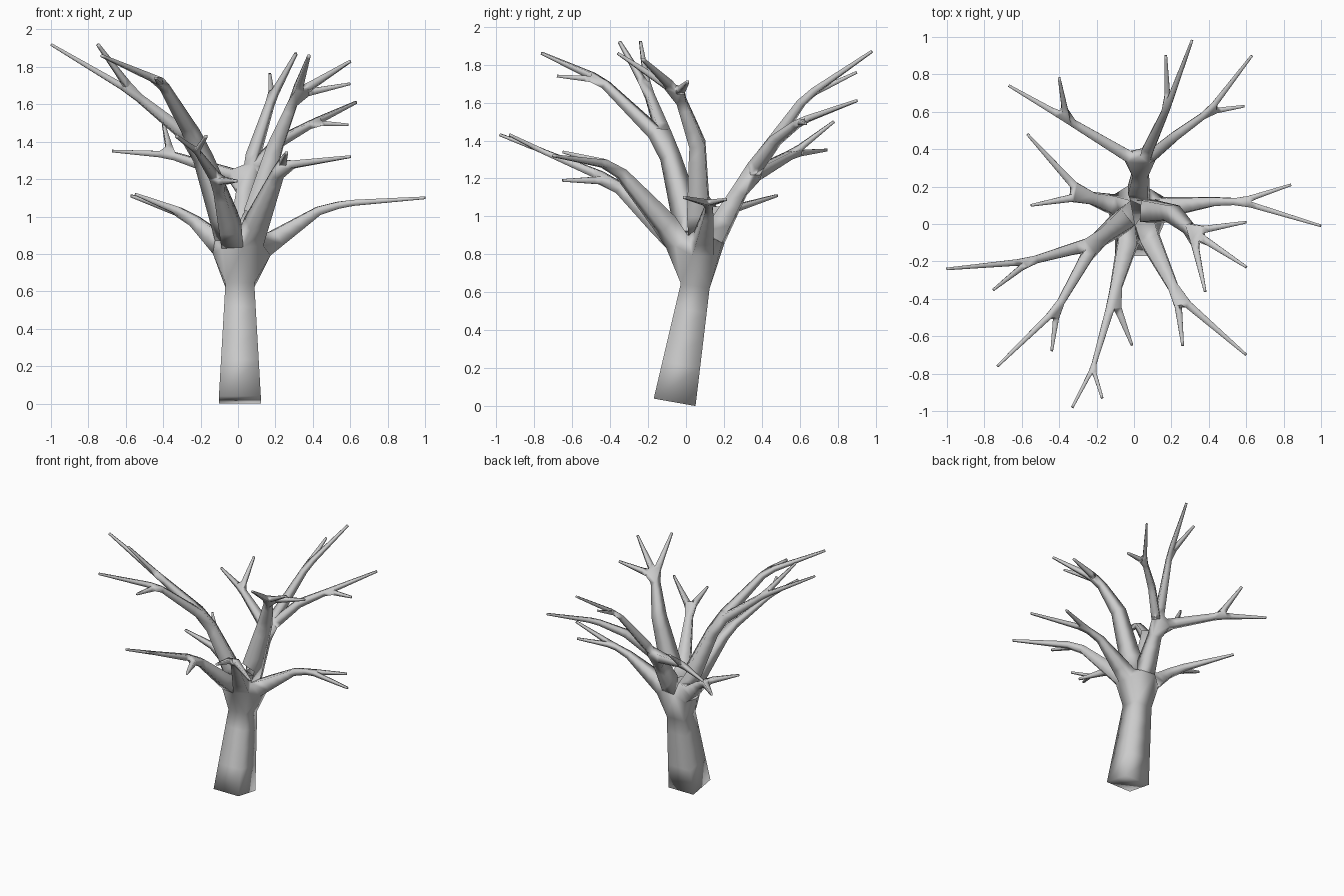
import bpy

# Tree skeleton: nodes are (x, y, z, half thickness), each limb is a chain of nodes
verts, edges = [], []

def grow(parent, *points):
    """Extend a chain from a node and return the index of its last node."""
    for p in points:
        verts.append(p)
        if parent is not None:
            edges.append((parent, len(verts) - 1))
        parent = len(verts) - 1
    return parent

def fork(parent, *tips):
    for t in tips:
        grow(parent, (*t, 0.007))

# trunk
crown = grow(None, (0.01, -0.06, 0.02, 0.112), (0.01, 0.07, 0.755, 0.07))

# tall back limb, splitting in three
back = grow(crown, (0.04, 0.32, 1.2, 0.034))
fork(grow(back, (0.18, 0.63, 1.63, 0.018)), (0.31, 0.98, 1.87), (0.17, 0.9, 1.76))
fork(grow(back, (0.22, 0.47, 1.40, 0.025), (0.40, 0.60, 1.50, 0.017)),
     (0.63, 0.9, 1.61), (0.59, 0.63, 1.49))
fork(grow(back, (-0.36, 0.56, 1.33, 0.019)), (-0.67, 0.74, 1.35), (-0.40, 0.78, 1.50))

# low side limbs
fork(grow(crown, (-0.27, 0.15, 1.01, 0.024)), (-0.57, 0.48, 1.11), (-0.55, 0.10, 1.12))
fork(grow(crown, (0.43, 0.12, 1.03, 0.023), (0.57, 0.12, 1.07, 0.017)),
     (0.84, 0.21, 1.09), (1.0, -0.01, 1.10))

# tall left limb, splitting in two
left = grow(crown, (-0.21, -0.10, 1.38, 0.036))
fork(grow(left, (-0.56, -0.20, 1.66, 0.019)), (-1.0, -0.24, 1.92), (-0.75, -0.35, 1.92))
fork(grow(left, (-0.41, -0.45, 1.72, 0.019)), (-0.73, -0.76, 1.86), (-0.44, -0.68, 1.74))

# front limbs
front = grow(crown, (-0.11, -0.39, 1.19, 0.025))
fork(front, (-0.01, -0.65, 1.19))
fork(grow(front, (-0.22, -0.77, 1.35, 0.012)), (-0.33, -0.98, 1.43), (-0.17, -0.93, 1.43))
fork(grow(crown, (0.23, -0.38, 1.27, 0.023)), (0.60, -0.70, 1.32), (0.26, -0.65, 1.34))

# tall right limb with three twigs
fork(grow(crown, (0.2, 0.06, 1.38, 0.041), (0.31, -0.04, 1.65, 0.023)),
     (0.60, -0.23, 1.83), (0.38, -0.36, 1.86), (0.60, 0.01, 1.71))

# skin the skeleton
mesh = bpy.data.meshes.new("tree")
mesh.from_pydata([v[:3] for v in verts], edges, [])
tree = bpy.data.objects.new("tree", mesh)
bpy.context.collection.objects.link(tree)
skin = tree.modifiers.new("Skin", 'SKIN')
skin.use_smooth_shade = True
for v, s in zip(verts, mesh.skin_vertices[0].data):
    s.radius = (v[3], v[3])
mesh.skin_vertices[0].data[0].use_root = True
